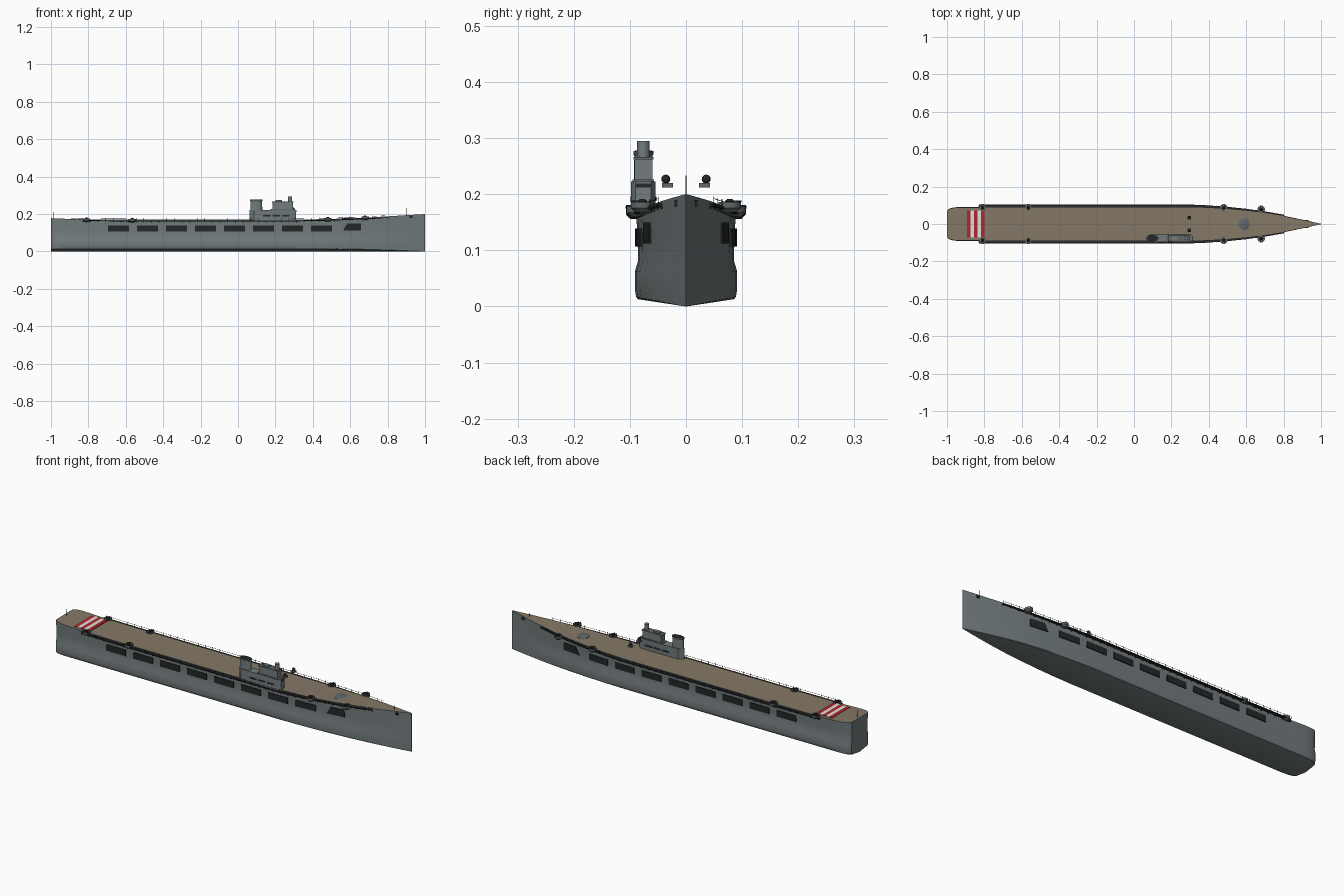
import bpy, bmesh, math

if "Cube" in bpy.data.objects:
    bpy.data.objects.remove(bpy.data.objects["Cube"], do_unlink=True)


def material(name, r, g, b):
    m = bpy.data.materials.new(name)
    m.use_nodes = True
    m.diffuse_color = (r, g, b, 1)
    m.node_tree.nodes["Principled BSDF"].inputs["Base Color"].default_value = (r, g, b, 1)
    return m


GREY = material("hull grey", .17, .20, .205)
WOOD = material("deck tan", .235, .19, .135)
DARK = material("dark grey", .018, .02, .021)
STEEL = material("fitting grey", .12, .135, .14)
RED = material("stripe red", .42, .02, .025)
WHITE = material("stripe white", .75, .74, .72)


def finish(name, bm, mats, smooth=True):
    bmesh.ops.recalc_face_normals(bm, faces=bm.faces)
    mesh = bpy.data.meshes.new(name)
    bm.to_mesh(mesh)
    bm.free()
    for m in mats:
        mesh.materials.append(m)
    ob = bpy.data.objects.new(name, mesh)
    bpy.context.collection.objects.link(ob)
    if smooth:
        bpy.ops.object.select_all(action='DESELECT')
        ob.select_set(True)
        bpy.context.view_layer.objects.active = ob
        bpy.ops.object.shade_smooth_by_angle(angle=math.radians(32))
    return ob


def loft(bm, rings):
    """Skin closed rings of points and cap both ends."""
    vs = [[bm.verts.new(p) for p in ring] for ring in rings]
    for a, b in zip(vs, vs[1:]):
        for i in range(len(a)):
            j = (i + 1) % len(a)
            bm.faces.new((a[i], a[j], b[j], b[i]))
    bm.faces.new(vs[0])
    bm.faces.new(vs[-1])


def box(bm, x0, x1, y0, y1, z0, z1):
    loft(bm, [[(x, y0, z0), (x, y1, z0), (x, y1, z1), (x, y0, z1)] for x in (x0, x1)])


def tube(bm, x, y, rings, ry=1.0, sides=20):
    """Upright turned shape; rings are (radius, z)."""
    turn = [2 * math.pi * i / sides for i in range(sides)]
    loft(bm, [[(x + r * math.cos(t), y + r * ry * math.sin(t), z) for t in turn] for r, z in rings])


def part(name, mat, maker, *args, **kw):
    bm = bmesh.new()
    maker(bm, *args, **kw)
    return finish(name, bm, [mat])


def lerp(table, x):
    for (a, u), (b, v) in zip(table, table[1:]):
        if x <= b:
            return u + (v - u) * max(0, (x - a) / (b - a))
    return table[-1][1]


# Hull plan (half width) and deck sheer
PLAN = [(-1, .066), (-.993, .076), (-.98, .083), (-.96, .087), (-.92, .089), (.3, .089), (.4, .086),
        (.5, .080), (.6, .071), (.7, .059), (.8, .043), (.9, .023), (1, .0012)]
SHEER = [(-1, .178), (-.85, .172), (-.6, .170), (.3, .170), (.5, .174), (.7, .182), (.85, .191), (1, .2)]


def half(x):
    return lerp(PLAN, x)


def deck(x):
    return lerp(SHEER, x)


# Hull with shallow V bottom, side bulge and tan flight deck
SECTION = [(.96, .013), (1.0, .017), (1.025, .03), (1.025, .062), (.96, .082), (.97, .12)]
stations = sorted({x for x, _ in PLAN} | {x for x, _ in SHEER} | {.35, .45, .55, .65, .75, .95})
rings = []
for x in stations:
    w = half(x)
    k = w / .089
    side = [(w * f, z * k if z < .02 else z) for f, z in SECTION] + [(w, deck(x))]
    rings.append([(x, 0, 0)] + [(x, y, z) for y, z in side] + [(x, -y, z) for y, z in reversed(side)])
bm = bmesh.new()
loft(bm, rings)
bmesh.ops.recalc_face_normals(bm, faces=bm.faces)
for f in bm.faces:
    if f.normal.z > .9:
        f.material_index = 1
finish("hull", bm, [GREY, WOOD])

# Landing stripes near the stern
for i in range(5):
    x = -.892 + i * .0185
    part(f"deck_stripe_{i + 1}", WHITE if i % 2 else RED, box, x, x + .0185, -.073, .073, .165, .1755)

for label, s in (("left", 1), ("right", -1)):
    # Hangar openings along the side
    bm = bmesh.new()
    for i in range(9):
        x0 = -.695 + i * .155
        x1, z0, z1, rake = x0 + .112, .107, .139, 0
        if i == 8:
            x0, x1, z0, z1, rake = .562, .658, .112, .15, .022
        ends = []
        for x, r in ((x0, rake), (x1, 0)):
            y = half(x) * .985 + .003
            ends.append([(x, s * (y - .008), z0), (x, s * y, z0),
                         (x + r, s * y, z1), (x + r, s * (y - .008), z1)])
        loft(bm, ends)
    finish(f"{label}_hangar_openings", bm, [DARK], False)

    # Catwalk beside the deck, with brackets, posts and a rail
    xs = [-.83 + .0408 * i for i in range(41)]
    bm = bmesh.new()
    walk, rail = [], []
    for x in xs:
        y = half(x) + lerp([(.3, .015), (.8, .007)], x)
        z = deck(x) - .004
        walk.append([(x, s * (half(x) - .003), z - .005), (x, s * y, z - .005),
                     (x, s * y, z), (x, s * (half(x) - .003), z)])
        rail.append([(x, s * (y - a), z + .008 + b) for a, b in ((0, 0), (.001, 0), (.001, .001), (0, .001))])
        box(bm, x - .0006, x + .0006, s * y - .0006, s * y + .0006, z, z + .012)
        box(bm, x - .002, x + .002, s * (half(x) - .004), s * (y - .004), z - .010, z - .004)
    loft(bm, walk)
    loft(bm, rail)
    finish(f"{label}_catwalk", bm, [DARK], False)

    # Gun tubs with twin barrels
    for i, (x, y) in enumerate([(-.81, .087), (-.565, .087), (.48, .086), (.68, .078)]):
        z = deck(x)
        part(f"{label}_gun_tub_{i + 1}", STEEL, tube, x, s * y,
             [(.012, z - .014), (.020, z - .006), (.020, z + .005), (.017, z + .005), (.017, z)])
        bm = bmesh.new()
        tube(bm, x, s * y, [(.009, z), (.009, z + .006), (.005, z + .010)], sides=10)
        for d in (-.005, .005):
            box(bm, x + d - .0012, x + d + .0012, min(s * y, s * (y + .021)),
                max(s * y, s * (y + .021)), z + .005, z + .0075)
        finish(f"{label}_gun_{i + 1}", bm, [DARK])

    # Raised directors abreast of the island
    bm = bmesh.new()
    box(bm, .285, .305, s * .033 - .010, s * .033 + .010, .212, .220)
    finish(f"{label}_director_base", bm, [STEEL], False)
    bm = bmesh.new()
    bmesh.ops.create_uvsphere(bm, u_segments=12, v_segments=8, radius=.008)
    bmesh.ops.translate(bm, verts=bm.verts, vec=(.295, s * .036, .227))
    finish(f"{label}_director", bm, [DARK])

    # Anchor on the bow
    y = s * half(.925)
    part(f"{label}_anchor", DARK, box, .917, .933, y - .003, y + .003, .178, .190)

# Low round dome on the forward deck
part("deck_dome", STEEL, tube, .59, 0,
     [(.030, .172), (.030, .1785), (.022, .1805), (.010, .1815)], ry=1.1)

# Island: base, bridge, towers and window bands
YC = -.076
plan = [(.062, 0), (.085, .021), (.295, .022), (.310, .014), (.310, -.014), (.295, -.022), (.085, -.021)]
part("island_base", GREY, loft, [[(x, YC + y, z) for x, y in plan] for z in (.160, .223)])
part("island_platform", STEEL, box, .175, .305, YC - .019, YC + .019, .222, .226)
part("bridge", GREY, box, .185, .293, YC - .016, YC + .016, .223, .264)
part("bridge_roof", STEEL, box, .182, .296, YC - .018, YC + .018, .262, .266)
part("bridge_tower", GREY, tube, .279, YC, [(.011, .26), (.011, .295)], sides=16)
part("roof_cabin", GREY, box, .20, .235, YC - .009, YC + .009, .265, .274)
part("island_front_windows", DARK, box, .3085, .3115, YC - .013, YC + .013, .212, .219)
for label, y in (("left", YC + .0215), ("right", YC - .0215)):
    bm = bmesh.new()
    for x in (.135, .185, .235):
        box(bm, x, x + .04, y - .0015, y + .0015, .188, .196)
    finish(f"island_{label}_windows", bm, [DARK], False)

# Funnel with a dark mouth
part("funnel", GREY, tube, .098, YC, [(.033, .17), (.031, .272)], ry=.52, sides=24)
part("funnel_cap", STEEL, tube, .098, YC, [(.031, .268), (.034, .271), (.034, .277), (.031, .277)], ry=.52, sides=24)
part("funnel_mouth", DARK, tube, .098, YC, [(.029, .27), (.029, .2778)], ry=.52, sides=24)

# Flag poles
part("bow_pole", DARK, tube, .90, 0, [(.0013, .19), (.0008, .233)], sides=6)
part("stern_pole", DARK, tube, -.985, 0, [(.0013, .17), (.0008, .212)], sides=6)
